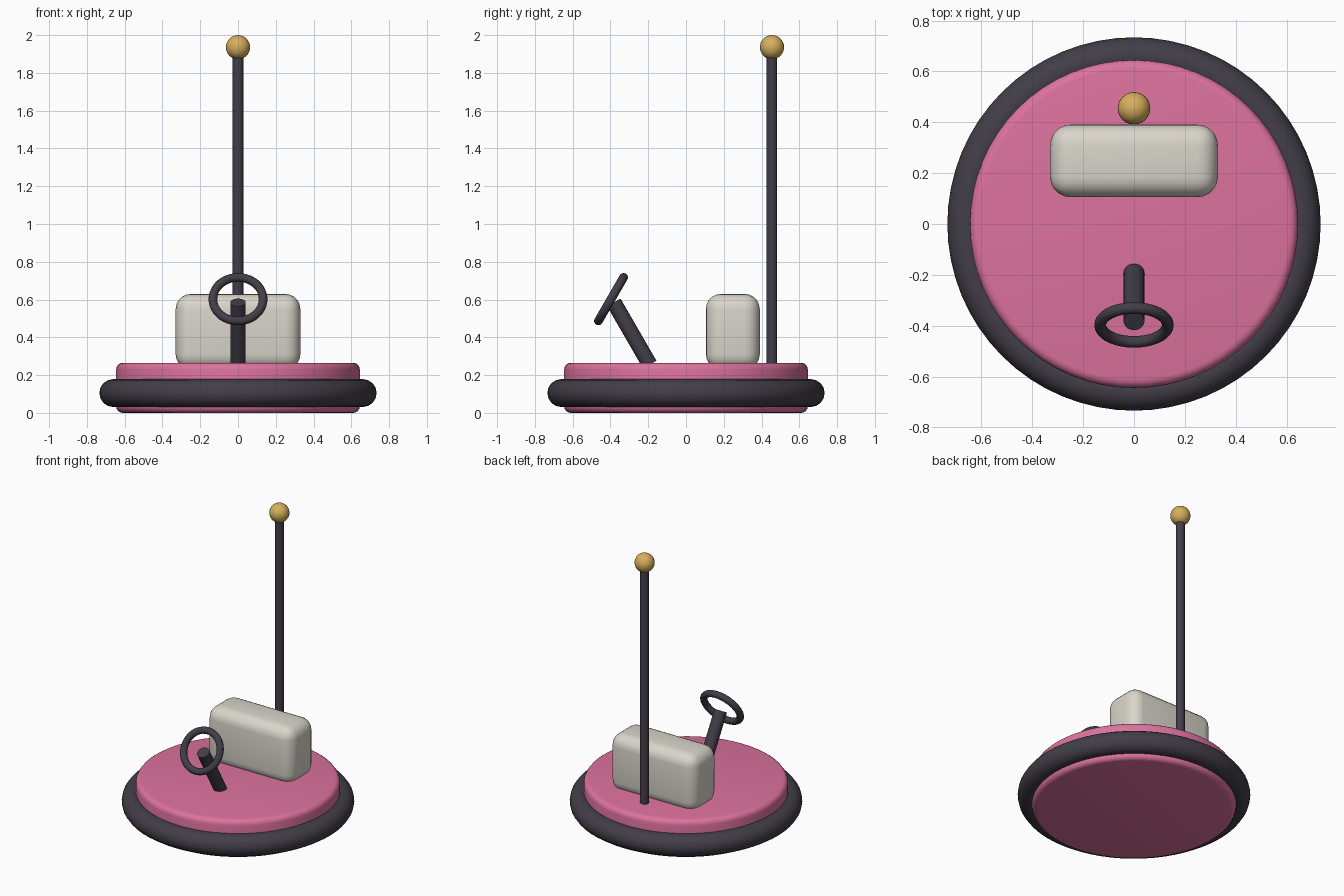
import bpy
from math import radians

cube = bpy.data.objects.get("Cube")
if cube:
    bpy.data.objects.remove(cube, do_unlink=True)


def material(name, rgb, roughness=0.6):
    mat = bpy.data.materials.new(name)
    mat.use_nodes = True
    color = (*rgb, 1)
    mat.diffuse_color = color
    bsdf = next(n for n in mat.node_tree.nodes if n.type == "BSDF_PRINCIPLED")
    bsdf.inputs["Base Color"].default_value = color
    bsdf.inputs["Roughness"].default_value = roughness
    return mat


pink = material("pink paint", (0.72, 0.17, 0.34))
rubber = material("dark rubber", (0.055, 0.048, 0.065))
cream = material("cream padding", (0.70, 0.67, 0.60))
gold = material("gold", (0.68, 0.43, 0.11))


def finish(name, mat, bevel=0, segments=4):
    """Name, colour, round and smooth the newest object."""
    obj = bpy.context.object
    obj.name = obj.data.name = name
    obj.data.materials.append(mat)
    bpy.ops.object.transform_apply(location=False, rotation=False, scale=True)
    if bevel:
        mod = obj.modifiers.new("rounded edges", "BEVEL")
        mod.width = bevel
        mod.segments = segments
        mod.limit_method = "ANGLE"
        mod.angle_limit = radians(40)
        bpy.ops.object.modifier_apply(modifier=mod.name)
    bpy.ops.object.shade_smooth_by_angle(angle=radians(40))
    return obj


def cylinder(name, mat, radius, depth, location, tilt=0, sides=24, bevel=0):
    bpy.ops.mesh.primitive_cylinder_add(vertices=sides, radius=radius, depth=depth,
                                        location=location, rotation=(tilt, 0, 0))
    return finish(name, mat, bevel)


def ring(name, mat, major, minor, location, tilt=0, sides=48):
    bpy.ops.mesh.primitive_torus_add(major_radius=major, minor_radius=minor,
                                     major_segments=sides, minor_segments=16,
                                     location=location, rotation=(tilt, 0, 0))
    return finish(name, mat)


# Round car body and the bumper around it
cylinder("body", pink, 0.645, 0.265, (0, 0, 0.1325), sides=64, bevel=0.035)
ring("bumper", rubber, 0.66, 0.074, (0, 0, 0.105), sides=64)

# Padded seat, sunk a little into the body
bpy.ops.mesh.primitive_cube_add(size=1, location=(0, 0.248, 0.43))
bpy.context.object.scale = (0.66, 0.285, 0.40)
finish("seat", cream, bevel=0.08, segments=5)

# Leaning steering column and wheel
cylinder("steering_column", rubber, 0.041, 0.38, (0, -0.287, 0.42), radians(30))
ring("steering_wheel", rubber, 0.133, 0.023, (0, -0.397, 0.602), radians(60))

# Rear power pole with a ball on top
cylinder("pole", rubber, 0.028, 1.70, (0, 0.455, 1.09))
bpy.ops.mesh.primitive_uv_sphere_add(segments=24, ring_count=16, radius=0.064,
                                     location=(0, 0.455, 1.936))
finish("pole_ball", gold)
